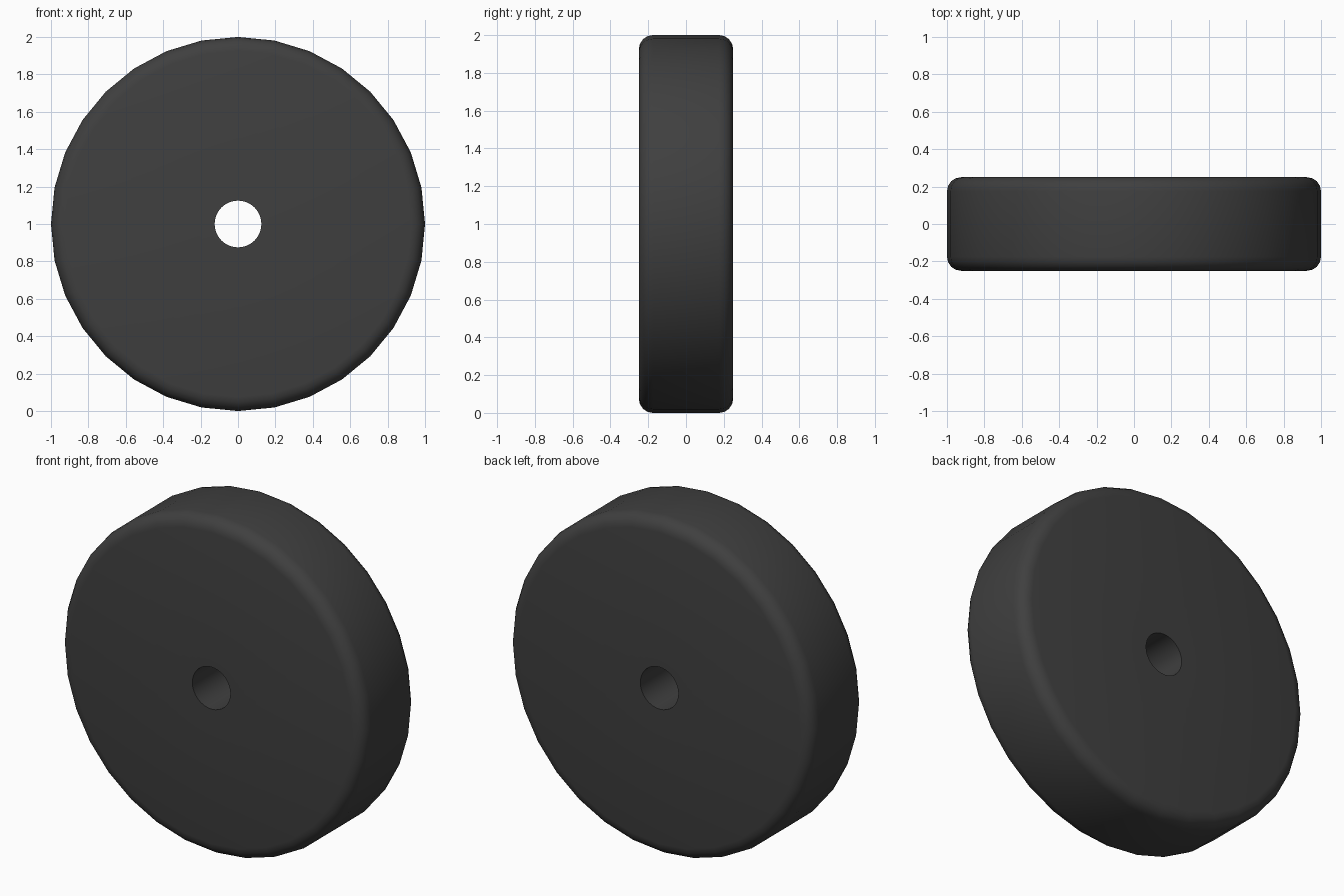
import bpy
import bmesh
import math

if "Cube" in bpy.data.objects:
    bpy.data.objects.remove(bpy.data.objects["Cube"])

R, HOLE, HALF, FILLET = 1.0, 0.125, 0.25, 0.075
SIDES, STEPS = 32, 4

# Cross-section of the wheel as (radius, y), with rounded outer corners
profile = [(HOLE, -HALF)]
for sign in (-1, 1):
    for i in range(STEPS + 1):
        a = (i if sign < 0 else STEPS - i) / STEPS * math.pi / 2
        profile.append((R - FILLET + FILLET * math.sin(a),
                        sign * (HALF - FILLET + FILLET * math.cos(a))))
profile.append((HOLE, HALF))

# Revolve the closed section around the y axle
bm = bmesh.new()
rings = []
for s in range(SIDES):
    t = 2 * math.pi * s / SIDES
    rings.append([bm.verts.new((r * math.cos(t), y, 1 + r * math.sin(t)))
                  for r, y in profile])
n = len(profile)
for s in range(SIDES):
    a, b = rings[s], rings[(s + 1) % SIDES]
    for i in range(n):
        j = (i + 1) % n
        bm.faces.new((a[i], a[j], b[j], b[i]))
bmesh.ops.recalc_face_normals(bm, faces=bm.faces)

mesh = bpy.data.meshes.new("wheel")
bm.to_mesh(mesh)
bm.free()
wheel = bpy.data.objects.new("wheel", mesh)
bpy.context.collection.objects.link(wheel)

# Dark rubber
rubber = bpy.data.materials.new("dark_rubber")
rubber.diffuse_color = (0.05, 0.05, 0.05, 1)
rubber.use_nodes = True
rubber.node_tree.nodes["Principled BSDF"].inputs["Base Color"].default_value = rubber.diffuse_color
mesh.materials.append(rubber)

# Smooth tread and fillets, crisp hole rim
bpy.context.view_layer.objects.active = wheel
wheel.select_set(True)
bpy.ops.object.shade_smooth_by_angle(angle=math.radians(40))
